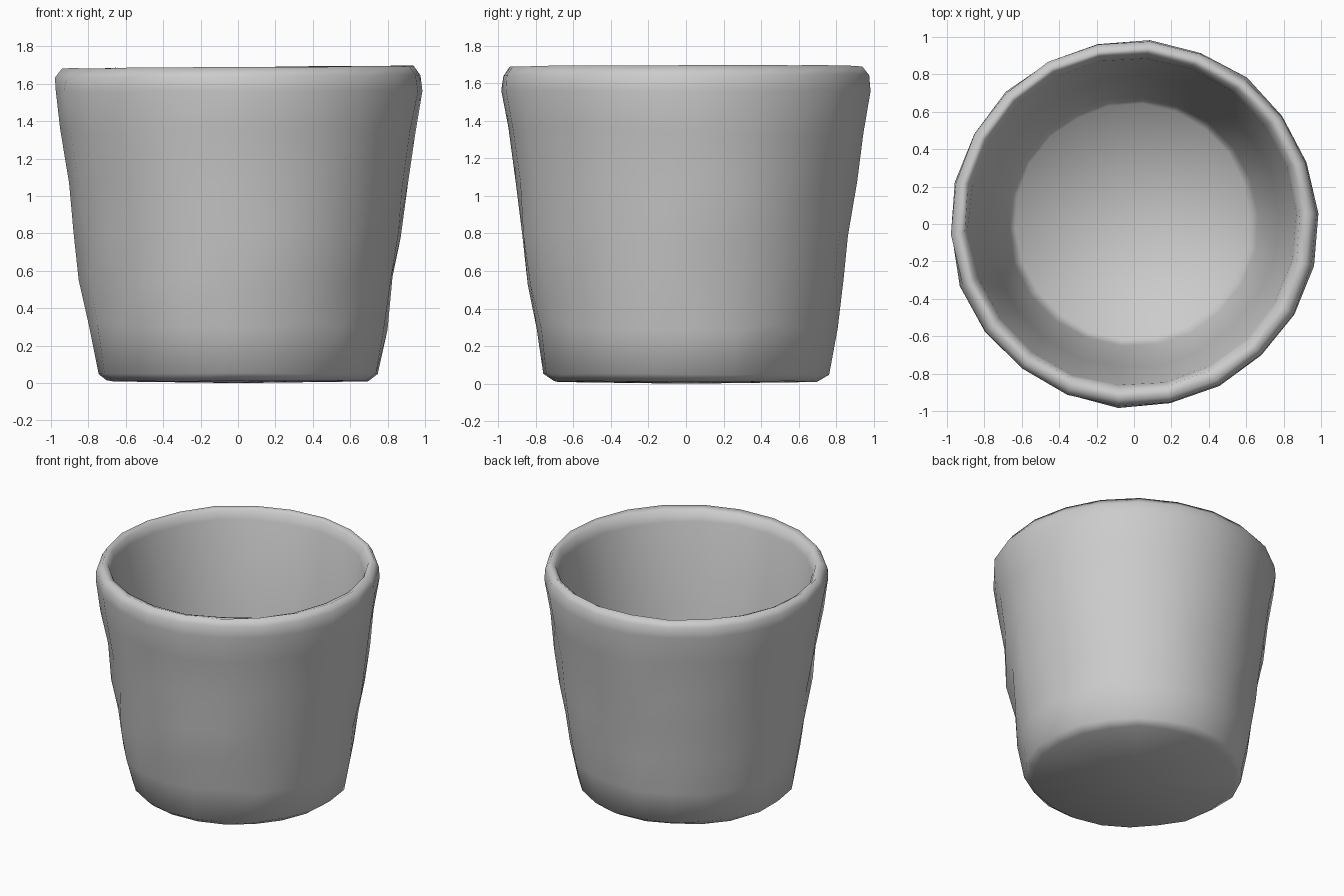
import bpy, bmesh, math, random

if "Cube" in bpy.data.objects:
    bpy.data.objects.remove(bpy.data.objects["Cube"])

random.seed(4)
SIDES = 22

# Profile (radius, height, wobble) from outer base, over the rim, down to the inner floor
profile = [
    (0.70, 0.012, 0.008), (0.755, 0.05, 0.010), (0.805, 0.30, 0.010),
    (0.835, 0.55, 0.014), (0.87, 0.80, 0.014), (0.905, 1.06, 0.012),
    (0.945, 1.34, 0.008), (0.982, 1.56, 0.007), (0.977, 1.64, 0.005),
    (0.94, 1.688, 0.004), (0.90, 1.67, 0.005), (0.88, 1.60, 0.005),
    (0.78, 0.95, 0.006), (0.67, 0.22, 0.006), (0.63, 0.14, 0.004),
]
INNER_START = 10

# Hand-worked dents and bumps: (angle in degrees, height, radial offset)
lumps = [(0, 0.93, 0.02), (90, 1.10, 0.025), (90, 0.85, -0.02), (-90, 0.65, 0.012),
         (-60, 0.72, 0.02), (-75, 0.40, -0.015), (-20, 0.95, -0.015),
         (180, 0.55, 0.01), (-140, 0.12, -0.02), (40, 0.6, -0.015)]


def lump(angle, z):
    total = 0
    for deg, height, amount in lumps:
        d = math.remainder(angle - math.radians(deg), math.tau)
        total += amount * math.exp(-(d / 0.25) ** 2 - ((z - height) / 0.15) ** 2)
    return total


bm = bmesh.new()
rings = []
for row, (r, z, wobble) in enumerate(profile):
    inner = row >= INNER_START
    ring = []
    for i in range(SIDES):
        a = math.tau * (i + 0.2) / SIDES
        rr = r + random.uniform(-wobble, wobble) + (0 if inner else lump(a, z))
        x, y = rr * math.cos(a), rr * math.sin(a)
        if inner:
            x, y = x - 0.008, y + 0.012
        zz = z + random.uniform(-1, 1) * (0.025 if 1 < row < 7 else 0.004)
        if z > 1.6:
            zz += 0.008 * x
        ring.append(bm.verts.new((x, y, zz)))
    rings.append(ring)

# Skin the rings, then close the base and the inner floor
for lower, upper in zip(rings, rings[1:]):
    for i in range(SIDES):
        j = (i + 1) % SIDES
        bm.faces.new((lower[i], lower[j], upper[j], upper[i]))
for ring, z in ((rings[0], 0.0), (rings[-1], 0.12)):
    centre = bm.verts.new((0, 0, z))
    for i in range(SIDES):
        bm.faces.new((ring[i], centre, ring[(i + 1) % SIDES]))
bmesh.ops.recalc_face_normals(bm, faces=bm.faces)
for f in bm.faces:
    f.smooth = True

# Cup
mesh = bpy.data.meshes.new("cup")
bm.to_mesh(mesh)
bm.free()
cup = bpy.data.objects.new("cup", mesh)
bpy.context.collection.objects.link(cup)
